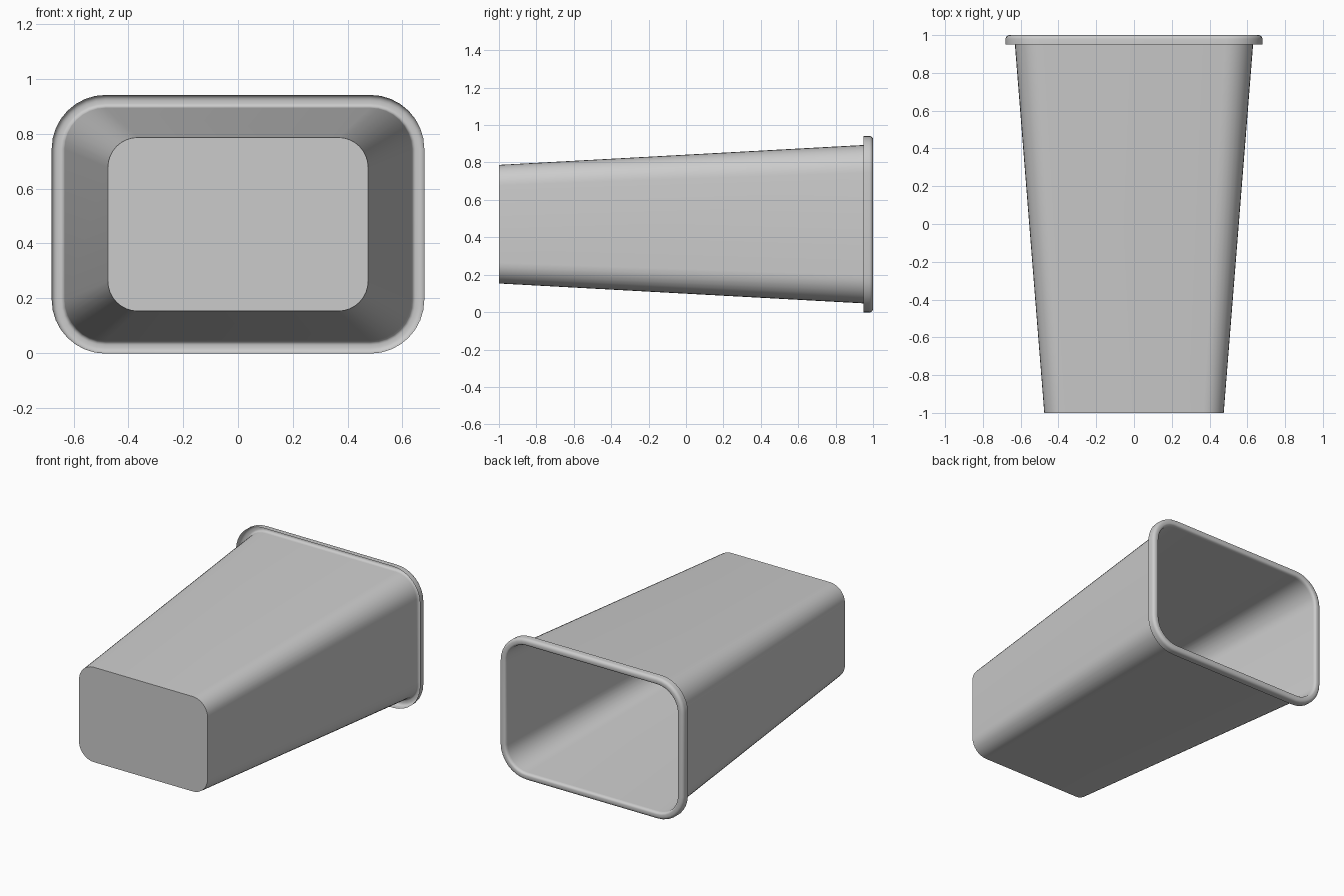
import bpy, bmesh, math

cube = bpy.data.objects.get("Cube")
if cube:
    bpy.data.objects.remove(cube, do_unlink=True)

SEG = 8          # segments per rounded corner
MID_Z = 0.47     # height of the bin's axis

grey = bpy.data.materials.new("light grey plastic")
grey.use_nodes = True
colour = (0.6, 0.6, 0.6, 1)
grey.diffuse_color = colour
grey.node_tree.nodes["Principled BSDF"].inputs["Base Color"].default_value = colour


def ring(bm, y, hx, hz, r):
    """Rounded rectangle of vertices across the bin's axis."""
    verts = []
    for k, (sx, sz) in enumerate([(1, 1), (-1, 1), (-1, -1), (1, -1)]):
        for i in range(SEG + 1):
            a = (k + i / SEG) * math.pi / 2
            verts.append(bm.verts.new((sx * (hx - r) + r * math.cos(a), y,
                                       MID_Z + sz * (hz - r) + r * math.sin(a))))
    return verts


def loft(name, sections, capped=False):
    bm = bmesh.new()
    rings = [ring(bm, *s) for s in sections]
    n = len(rings[0])
    for a, b in zip(rings, rings[1:]):
        for i in range(n):
            j = (i + 1) % n
            bm.faces.new((a[i], a[j], b[j], b[i]))
    if capped:
        bm.faces.new(rings[0][::-1])
    bmesh.ops.recalc_face_normals(bm, faces=bm.faces)
    mesh = bpy.data.meshes.new(name)
    bm.to_mesh(mesh)
    bm.free()
    mesh.materials.append(grey)
    obj = bpy.data.objects.new(name, mesh)
    bpy.context.collection.objects.link(obj)
    bpy.ops.object.select_all(action='DESELECT')
    obj.select_set(True)
    bpy.context.view_layer.objects.active = obj
    bpy.ops.object.shade_smooth_by_angle(angle=math.radians(40))
    return obj


# Tapered body, closed at the front, open at the back
loft("bin_body", [(-1, 0.475, 0.317, 0.11), (0.98, 0.633, 0.425, 0.15)], capped=True)

# Rolled lip: flares out from the wall, then turns back as a short skirt
lip = [(0.98, 0.0)]
for i in range(1, 5):
    a = i / 4 * math.pi / 2
    lip.append((0.98 + 0.02 * math.sin(a), 0.015 * (1 - math.cos(a))))
for i in range(5):
    a = i / 4 * math.pi / 2
    lip.append((0.98 + 0.02 * math.cos(a), 0.027 + 0.02 * math.sin(a)))
lip.append((0.95, 0.047))
loft("rolled_lip", [(y, 0.633 + d, 0.425 + d, 0.15 + d) for y, d in lip])
